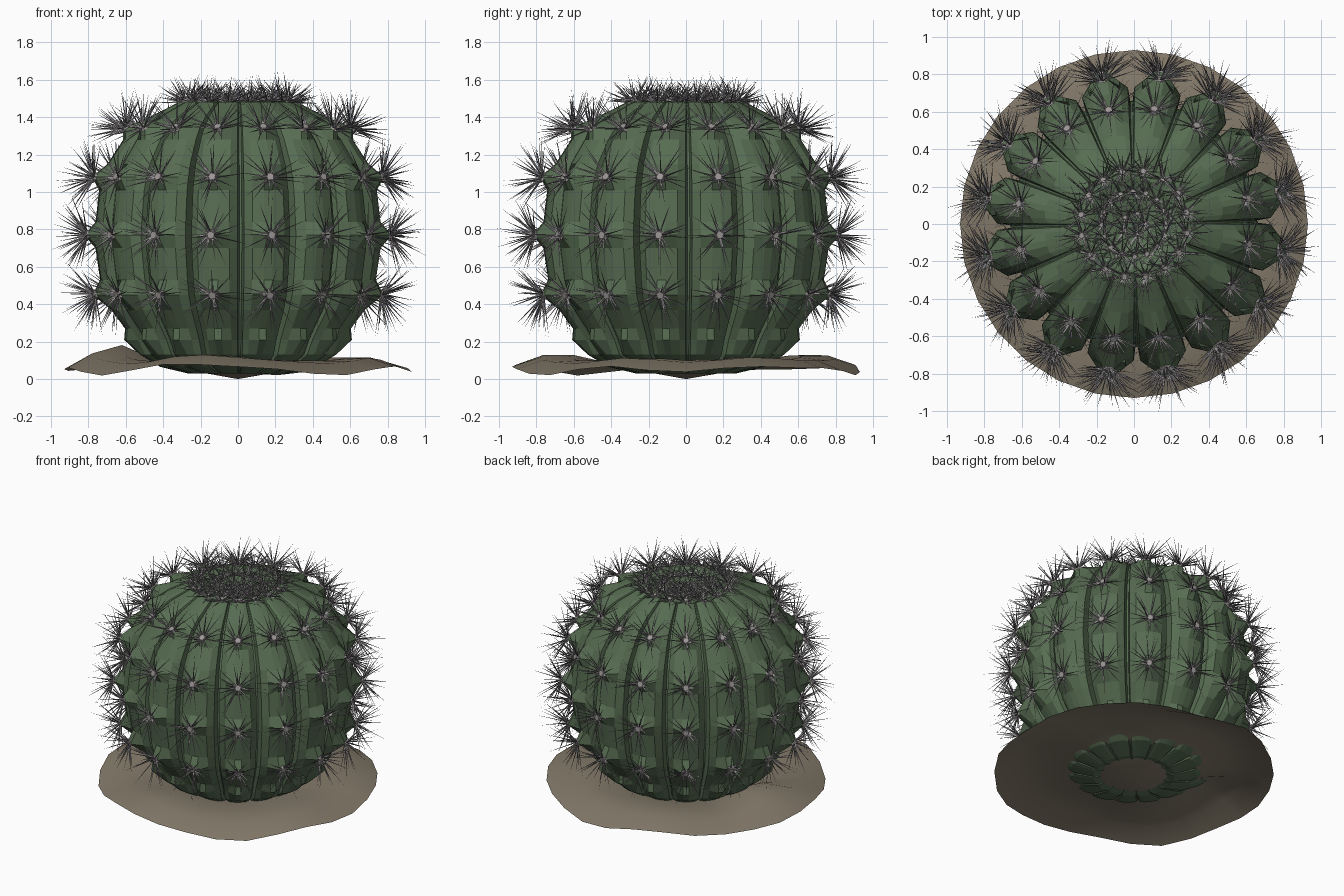
import bpy, bmesh, math, random
from mathutils import Vector

if "Cube" in bpy.data.objects:
    bpy.data.objects.remove(bpy.data.objects["Cube"])

random.seed(4)
RIBS = 16
STEP = 2 * math.pi / RIBS
TURN = math.radians(1.2)


def material(name, rgb):
    m = bpy.data.materials.new(name)
    m.diffuse_color = (*rgb, 1)
    m.use_nodes = True
    m.node_tree.nodes["Principled BSDF"].inputs["Base Color"].default_value = m.diffuse_color
    return m


green = material("cactus_green", (0.095, 0.15, 0.083))
soil = material("dry_soil", (0.225, 0.19, 0.14))
spine_grey = material("spine_grey", (0.29, 0.27, 0.275))
pad_grey = material("pad_grey", (0.34, 0.31, 0.31))


def finish(bm, name, mat, smooth=False, fix=True):
    if fix:
        bmesh.ops.recalc_face_normals(bm, faces=bm.faces[:])
    me = bpy.data.meshes.new(name)
    bm.to_mesh(me)
    bm.free()
    me.materials.append(mat)
    for p in me.polygons:
        p.use_smooth = smooth
    ob = bpy.data.objects.new(name, me)
    bpy.context.collection.objects.link(ob)
    return ob


def loft(bm, rings):
    for a, b in zip(rings, rings[1:]):
        n = len(a)
        for i in range(n):
            j = (i + 1) % n
            bm.faces.new((a[i], a[j], b[j], b[i]))


# Body profile: height, rib radius, valley ratio, tubercle push
PROFILE = [
    (0.055, 0.14, 0.97, 0), (0.03, 0.27, 0.90, 0), (0.065, 0.42, 0.87, 0),
    (0.13, 0.53, 0.86, 0), (0.21, 0.57, 0.86, 0.045), (0.27, 0.61, 0.86, 0),
    (0.37, 0.685, 0.85, 0), (0.45, 0.725, 0.85, 0.06), (0.53, 0.745, 0.85, 0),
    (0.70, 0.77, 0.85, 0), (0.77, 0.775, 0.85, 0.055), (0.84, 0.77, 0.85, 0),
    (1.01, 0.75, 0.85, 0), (1.08, 0.73, 0.85, 0.06), (1.15, 0.705, 0.85, 0),
    (1.28, 0.62, 0.85, 0), (1.345, 0.56, 0.86, 0.06), (1.40, 0.48, 0.87, 0),
    (1.48, 0.32, 0.90, 0), (1.485, 0.25, 0.92, 0), (1.45, 0.15, 0.95, 0),
    (1.43, 0.06, 1.0, 0)]
# Rib cross-section: fraction of half rib, blend from valley (0) to crest (1), tubercle weight
SECTION = [(-0.95, 0, 0), (-0.88, 0.62, 0), (-0.58, 0.93, 0), (-0.16, 1, 1),
           (0.16, 1, 1), (0.58, 0.93, 0), (0.88, 0.62, 0), (0.95, 0, 0)]


def profile_normal(i):
    (z0, r0, *_), (z1, r1, *_) = PROFILE[i - 1], PROFILE[i + 1]
    d = math.hypot(z1 - z0, r1 - r0)
    return (z1 - z0) / d, (r0 - r1) / d     # radial, vertical


bm = bmesh.new()
rings = []
for i, (z, r, valley, push) in enumerate(PROFILE):
    ring = []
    for k in range(RIBS):
        for f, blend, w in SECTION:
            a = (k + 0.5 + f / 2) * STEP + TURN
            rr = r * (valley + (1 - valley) * blend) + push * w
            ring.append(bm.verts.new((rr * math.cos(a), rr * math.sin(a), z)))
    rings.append(ring)
loft(bm, rings)
bm.faces.new(rings[0])
bm.faces.new(rings[-1])
finish(bm, "cactus_body", green)

# Soil mound: thin wavy sheet dipping to a point under the body
bm = bmesh.new()
SEG = 28
rings = []
for r, h in [(0.2, 0.035), (0.45, 0.08), (0.62, 0.105), (0.78, 0.10), (0.93, 0.05)]:
    ring = []
    for k in range(SEG):
        a = 2 * math.pi * k / SEG
        x, y = r * math.cos(a), r * math.sin(a)
        z = h + r * r * (0.016 * math.sin(3 * a + 0.8) + 0.02 * math.cos(5 * a + 2.6)
                         + 0.012 * math.sin(8 * a + r * 6))
        z += 0.085 * math.exp(-((x + 0.64) ** 2 + (y - 0.05) ** 2) / 0.03)
        z += 0.035 * math.exp(-(x ** 2 + (abs(y) - 0.7) ** 2) / 0.06) * (0.9 if y > 0 else 0.3)
        ring.append(bm.verts.new((x, y, max(z, 0.01))))
    rings.append(ring)
loft(bm, rings)
tip = bm.verts.new((0, 0, 0))
for k in range(SEG):
    bm.faces.new((tip, rings[0][(k + 1) % SEG], rings[0][k]))
bmesh.ops.recalc_face_normals(bm, faces=bm.faces[:])
if sum(f.normal.z for f in bm.faces) < 0:
    bmesh.ops.reverse_faces(bm, faces=bm.faces[:])
finish(bm, "soil_mound", soil, True, False)

# Spine clusters and their pads
spines, pads = bmesh.new(), bmesh.new()


def frame(n):
    t = n.cross(Vector((0.13, 0.21, 0.97))).normalized()
    return t, n.cross(t)


def spike(base, d, length, rad):
    t, b = frame(d)
    tri = [spines.verts.new(base + rad * (math.cos(q) * t + math.sin(q) * b))
           for q in (0, 2.094, 4.189)]
    top = spines.verts.new(base + d * length)
    for i in range(3):
        spines.faces.new((tri[i], tri[(i + 1) % 3], top))


def cluster(p, n, count, length, pad):
    t, b = frame(n)
    # five-sided flattened pad
    low = [pads.verts.new(p + pad * (math.cos(q * 1.2566) * t + math.sin(q * 1.2566) * b) - n * 0.008)
           for q in range(5)]
    high = [pads.verts.new(v.co * 0.65 + p * 0.35 + n * 0.016) for v in low]
    loft(pads, [low, high])
    pads.faces.new(high)
    for i in range(count):
        q = i * 2.39996 + random.uniform(-0.3, 0.3)
        side = (t * math.cos(q) + b * math.sin(q))
        tilt = math.radians(14 + 66 * math.sqrt((i + 0.5) / count))
        d = n * math.cos(tilt) + side * math.sin(tilt)
        spike(p + side * pad * 0.45, d.normalized(), length * random.uniform(0.8, 1.0), 0.0055)


for k in range(RIBS):
    a = (k + 0.5) * STEP + TURN
    c, s = math.cos(a), math.sin(a)
    for i, (z, r, _, push) in enumerate(PROFILE):
        if push and z > 0.3:
            nr, nz = profile_normal(i)
            rr = r + push
            cluster(Vector((rr * c, rr * s, z)), Vector((nr * c, nr * s, nz)), 22, 0.222, 0.034)
    # crown rings around the sunken top
    cluster(Vector((0.285 * c, 0.285 * s, 1.483)), Vector((0.25 * c, 0.25 * s, 1)).normalized(),
            18, 0.175, 0.026)
    c2, s2 = math.cos(a + STEP / 2), math.sin(a + STEP / 2)
    cluster(Vector((0.175 * c2, 0.175 * s2, 1.458)), Vector((0.1 * c2, 0.1 * s2, 1)).normalized(),
            12, 0.17, 0.022)
for k in range(5):
    a = k * 1.2566
    cluster(Vector((0.06 * math.cos(a), 0.06 * math.sin(a), 1.432)), Vector((0, 0, 1)), 12, 0.17, 0.018)

finish(spines, "spines", spine_grey)
finish(pads, "spine_pads", pad_grey)
